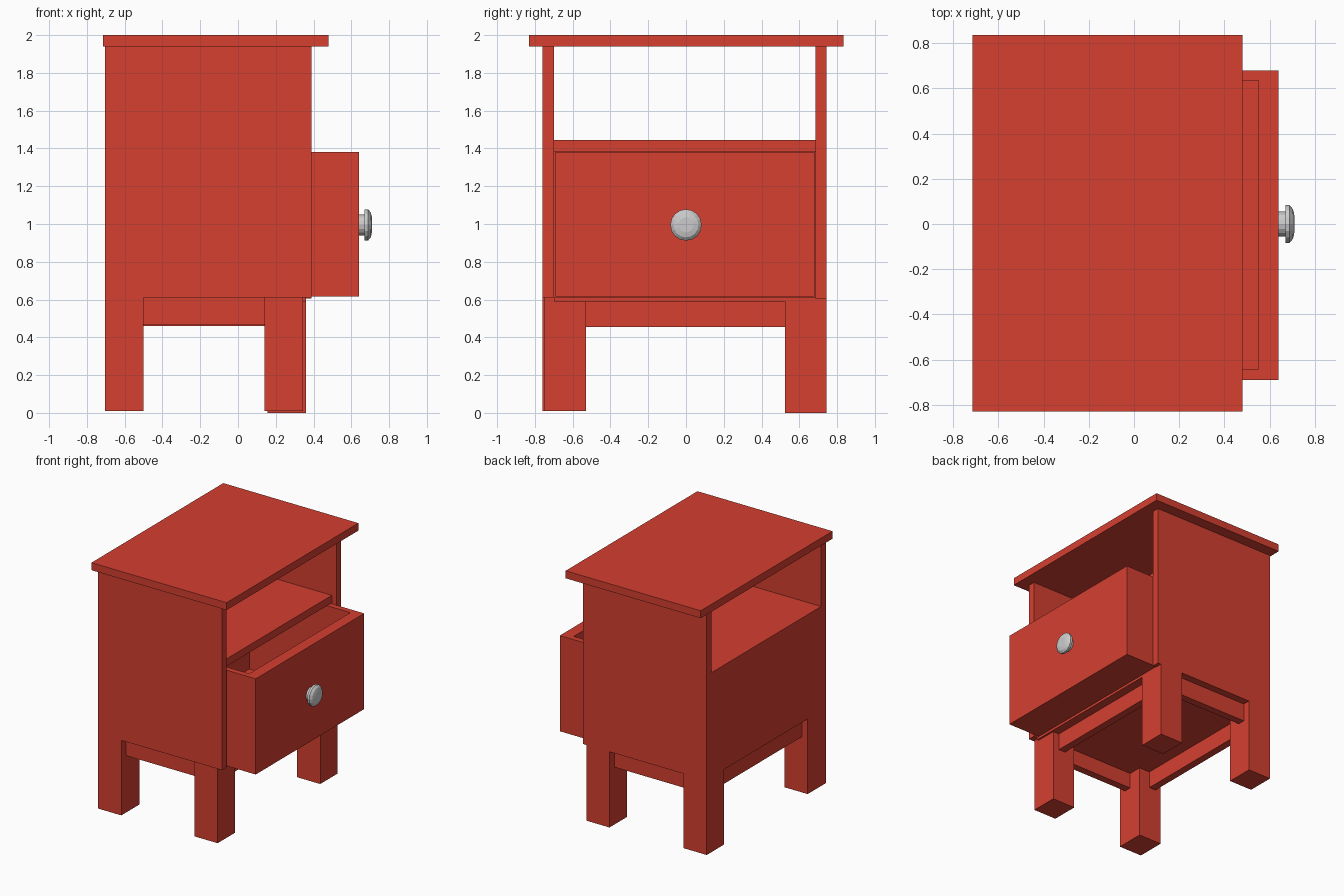
import bpy, bmesh
from math import radians
from mathutils import Matrix

if "Cube" in bpy.data.objects:
    bpy.data.objects.remove(bpy.data.objects["Cube"])

red = bpy.data.materials.new("red_paint")
red.diffuse_color = (0.66, 0.05, 0.03, 1)
red.use_nodes = True
red.node_tree.nodes["Principled BSDF"].inputs["Base Color"].default_value = red.diffuse_color


def finish(name, bm, mat=None):
    bmesh.ops.recalc_face_normals(bm, faces=bm.faces)
    me = bpy.data.meshes.new(name)
    bm.to_mesh(me)
    bm.free()
    ob = bpy.data.objects.new(name, me)
    bpy.context.collection.objects.link(ob)
    if mat:
        me.materials.append(mat)
    return ob


def add_box(bm, x, y, z):
    size = Matrix.Diagonal((x[1] - x[0], y[1] - y[0], z[1] - z[0], 1))
    mid = Matrix.Translation((sum(x) / 2, sum(y) / 2, sum(z) / 2))
    return bmesh.ops.create_cube(bm, size=1, matrix=mid @ size)["verts"]


def box(name, x, y, z):
    bm = bmesh.new()
    add_box(bm, x, y, z)
    return finish(name, bm, red)


# Carcass: top, sides, back, shelf and bottom
box("table_top", (-0.715, 0.48), (-0.83, 0.835), (1.94, 2.0))
box("left_side_panel", (-0.705, 0.39), (-0.76, -0.70), (0.61, 1.94))
box("right_side_panel", (-0.705, 0.39), (0.685, 0.745), (0.605, 1.94))
box("back_panel", (-0.705, -0.645), (-0.70, 0.685), (0.61, 1.445))
box("shelf", (-0.645, 0.35), (-0.70, 0.685), (1.385, 1.445))
box("bottom_panel", (-0.645, 0.36), (-0.70, 0.685), (0.59, 0.61))

# Legs
box("back_left_leg", (-0.705, -0.50), (-0.76, -0.53), (0.01, 0.61))
box("back_right_leg", (-0.705, -0.50), (0.525, 0.745), (0.01, 0.61))
box("front_left_leg", (0.14, 0.345), (-0.75, -0.53), (0.01, 0.61))
box("front_right_leg", (0.155, 0.36), (0.525, 0.745), (0.0, 0.61))

# Recessed aprons between the legs
box("left_apron", (-0.50, 0.145), (-0.70, -0.64), (0.465, 0.61))
box("right_apron", (-0.50, 0.155), (0.625, 0.685), (0.46, 0.61))
box("back_apron", (-0.655, -0.595), (-0.53, 0.525), (0.455, 0.61))
box("front_apron", (0.23, 0.29), (-0.53, 0.525), (0.455, 0.61))

# Drawer: block with its top face inset and pushed down to form the tray
bm = bmesh.new()
add_box(bm, (-0.39, 0.64), (-0.69, 0.68), (0.615, 1.38))
bm.normal_update()
top = max(bm.faces, key=lambda f: f.calc_center_median().z)
bmesh.ops.inset_region(bm, faces=[top], thickness=0.065)
for v in top.verts:
    if v.co.x > 0:
        v.co.x = 0.55
inner = bmesh.ops.extrude_discrete_faces(bm, faces=[top])["faces"][0]
bmesh.ops.translate(bm, verts=inner.verts, vec=(0, 0, -0.69))
finish("drawer", bm, red)

# Knob: profile (x, radius) spun around the x axis
profile = [(0.63, 0), (0.63, 0.055), (0.67, 0.055), (0.67, 0.083),
           (0.688, 0.083), (0.703, 0.066), (0.709, 0.04), (0.709, 0)]
bm = bmesh.new()
pts = [bm.verts.new((x, 0, 0.995 + r)) for x, r in profile]
edges = [bm.edges.new(p) for p in zip(pts, pts[1:])]
bmesh.ops.spin(bm, geom=pts + edges, cent=(0, 0, 0.995), axis=(1, 0, 0),
               angle=radians(360), steps=16)
bmesh.ops.remove_doubles(bm, verts=bm.verts, dist=0.0005)
finish("drawer_knob", bm)
